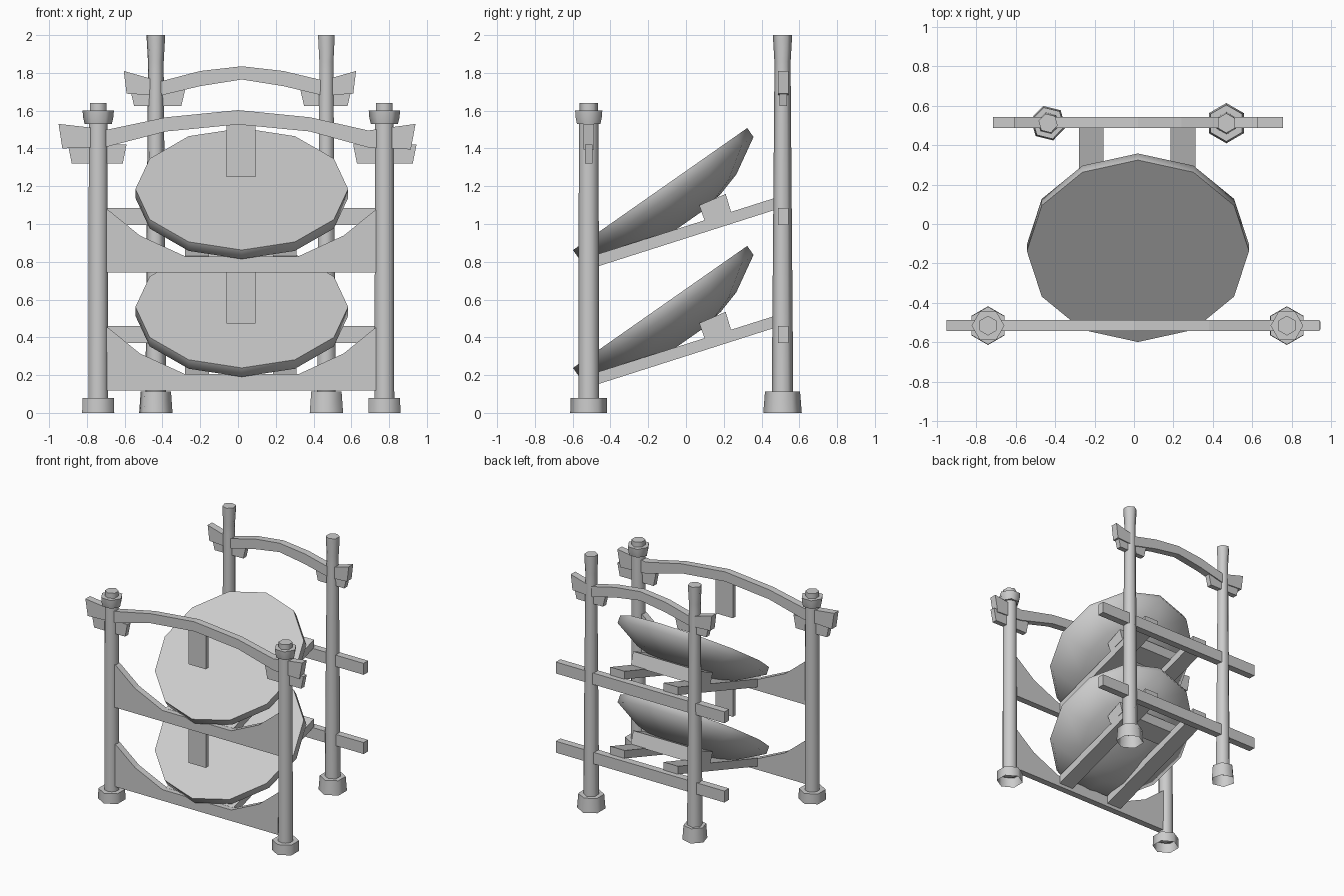
import bpy, bmesh, math
from mathutils import Matrix

cube = bpy.data.objects.get("Cube")
if cube:
    bpy.data.objects.remove(cube, do_unlink=True)

stone = bpy.data.materials.new("grey_wood")
stone.use_nodes = True
GREY = (0.6, 0.6, 0.6, 1)
stone.diffuse_color = GREY
stone.node_tree.nodes["Principled BSDF"].inputs["Base Color"].default_value = GREY


def finish(bm, name, smooth=None, fix=True):
    if fix:
        bmesh.ops.recalc_face_normals(bm, faces=bm.faces)
    mesh = bpy.data.meshes.new(name)
    bm.to_mesh(mesh)
    bm.free()
    mesh.materials.append(stone)
    ob = bpy.data.objects.new(name, mesh)
    bpy.context.collection.objects.link(ob)
    if smooth:
        bpy.ops.object.select_all(action='DESELECT')
        ob.select_set(True)
        bpy.context.view_layer.objects.active = ob
        bpy.ops.object.shade_smooth_by_angle(angle=math.radians(smooth))


def extrude(name, outline, lo, hi, axis="y"):
    """Prism of an outline: (x, z) pushed along y, or (y, z) pushed along x."""
    bm = bmesh.new()
    place = (lambda a, b, d: (a, d, b)) if axis == "y" else (lambda a, b, d: (d, a, b))
    rings = [[bm.verts.new(place(a, b, d)) for a, b in outline] for d in (lo, hi)]
    bm.faces.new(rings[0])
    bm.faces.new(rings[1][::-1])
    n = len(outline)
    for i in range(n):
        j = (i + 1) % n
        bm.faces.new((rings[0][i], rings[0][j], rings[1][j], rings[1][i]))
    finish(bm, name)


def box(name, x0, x1, y0, y1, z0, z1):
    extrude(name, [(x0, z0), (x1, z0), (x1, z1), (x0, z1)], y0, y1)


def lathe(name, profile, sides, matrix, smooth, turn=0, bottom=True):
    """Rings of (radius, height) from bottom to top, capped with flat faces."""
    bm = bmesh.new()
    rings = []
    for r, z in profile:
        angles = [turn + math.tau * i / sides for i in range(sides)]
        rings.append([bm.verts.new((r * math.cos(a), r * math.sin(a), z)) for a in angles])
    for low, up in zip(rings, rings[1:]):
        for i in range(sides):
            j = (i + 1) % sides
            bm.faces.new((low[i], low[j], up[j], up[i]))
    bm.faces.new(rings[-1])
    if bottom:
        bm.faces.new(rings[0][::-1])
    bm.transform(matrix)
    finish(bm, name, smooth, fix=False)


FRONT, BACK = -0.515, 0.514
UP = math.pi / 2

# Front posts with hexagonal feet, collars and tips
for side, x in (("right", -0.74), ("left", 0.775)):
    at = Matrix.Translation((x, FRONT, 0))
    lathe(f"front_post_{side}", [(0.055, 0.06), (0.052, 1.56)], 10, at, 62, UP)
    lathe(f"front_foot_{side}", [(0.098, 0), (0.096, 0.08)], 6, at, 62, UP, False)
    lathe(f"front_collar_{side}", [(0.072, 1.53), (0.08, 1.565), (0.083, 1.6)], 6, at, 62)
    lathe(f"front_tip_{side}", [(0.05, 1.59), (0.05, 1.64)], 6, at, 62, UP)

# Back posts with flared tops and tapered feet
for side, x, turn, foot in (("right", -0.435, UP + 0.28, 0.091), ("left", 0.468, UP, 0.102)):
    at = Matrix.Translation((x, BACK - 0.003, 0))
    lathe(f"back_post_{side}", [(0.057, 0.08), (0.043, 1.8), (0.043, 1.86), (0.05, 1.98), (0.05, 2)],
          6, at, 62, turn)
    lathe(f"back_foot_{side}", [(foot, 0), (foot * 0.91, 0.112)], 6, at, 62, turn, False)

# Arched top beams and the tapered brackets under their ends
front_top = [(-0.95, 1.53), (-0.69, 1.5), (-0.38, 1.565), (0, 1.603), (0.38, 1.565), (0.69, 1.495), (0.94, 1.53)]
front_low = [(0.915, 1.395), (0.69, 1.405), (0.38, 1.49), (0, 1.527), (-0.38, 1.49), (-0.69, 1.41), (-0.93, 1.4)]
extrude("front_arched_beam", front_top + front_low, FRONT - 0.028, FRONT + 0.028)
back_top = [(-0.605, 1.81), (-0.41, 1.755), (-0.2, 1.81), (0.02, 1.835), (0.24, 1.81), (0.45, 1.76), (0.625, 1.81)]
back_low = [(0.61, 1.69), (0.45, 1.68), (0.24, 1.73), (0.02, 1.765), (-0.2, 1.73), (-0.41, 1.68), (-0.59, 1.69)]
extrude("back_arched_beam", back_top + back_low, BACK - 0.028, BACK + 0.028)


def bracket(name, x0, x1, z0, z1, y):
    extrude(name, [(x0, z1), (x0 + 0.02, z0), (x1 - 0.02, z0), (x1, z1)], y - 0.02, y + 0.02)


bracket("front_bracket_right", -0.9, -0.59, 1.32, 1.42, FRONT)
bracket("front_bracket_left", 0.61, 0.945, 1.32, 1.42, FRONT)
bracket("back_bracket_right", -0.57, -0.28, 1.625, 1.71, BACK)
bracket("back_bracket_left", 0.33, 0.6, 1.625, 1.71, BACK)

# Dish: flat face, narrow rim, rounded underside
dish_profile = [(0.12, -0.224), (0.25, -0.205), (0.375, -0.168), (0.563, -0.058), (0.563, 0)]

# Two matching tiers
for tier, dz in (("lower", 0), ("upper", 0.624)):
    # Front sill with curved corner braces
    half = [(-0.71, 0.118), (-0.71, 0.465), (-0.68, 0.445), (-0.52, 0.315), (-0.28, 0.205)]
    outline = half + [(0.04 - x, z) for x, z in reversed(half)]
    extrude(f"{tier}_front_sill", [(x, z + dz) for x, z in outline], FRONT - 0.026, FRONT + 0.026)

    # Back rail
    box(f"{tier}_back_rail", -0.715, 0.755, BACK - 0.028, BACK + 0.028, 0.37 + dz, 0.46 + dz)

    # Sloping runners and the cross block that props the dish
    slope = [(-0.5, 0.141), (0.5, 0.46), (0.5, 0.523), (-0.5, 0.206)]
    for side, x in (("right", -0.217), ("left", 0.248)):
        extrude(f"{tier}_runner_{side}", [(y, z + dz) for y, z in slope], x - 0.063, x + 0.063, "x")
    block = [(0.07, 0.475), (0.21, 0.535), (0.24, 0.435), (0.1, 0.39)]
    extrude(f"{tier}_cross_block", [(y, z + dz) for y, z in block], -0.282, 0.313, "x")

    # Tilted dish
    tilt = Matrix.Translation((0.02, -0.137, 0.561 + dz)) @ Matrix.Rotation(math.radians(35), 4, "X")
    lathe(f"{tier}_dish", dish_profile, 12, tilt, 65)

    # Hanging tag
    box(f"{tier}_hanging_tag", -0.06, 0.093, FRONT - 0.018, FRONT + 0.018, 0.473 + dz * 1.245, 0.75 + dz * 1.245)
